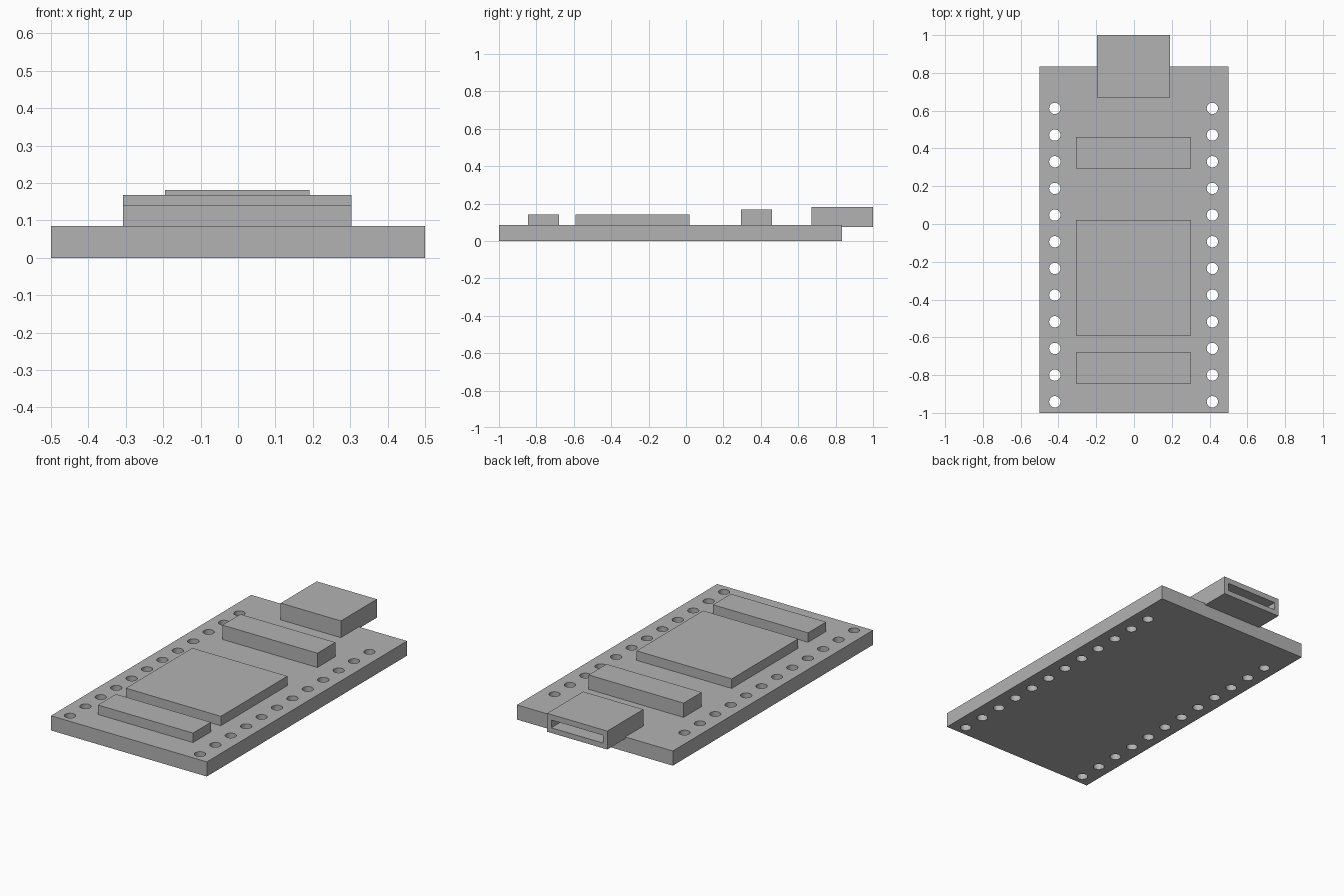
import bpy
import bmesh
from mathutils import Matrix, Vector

default = bpy.data.objects.get("Cube")
if default:
    bpy.data.objects.remove(default, do_unlink=True)

# Single grey finish
grey = bpy.data.materials.new("plain grey")
grey.use_nodes = True
color = (0.45, 0.45, 0.45, 1)
grey.diffuse_color = color
grey.node_tree.nodes["Principled BSDF"].inputs["Base Color"].default_value = color


def make_object(name, bm):
    mesh = bpy.data.meshes.new(name)
    bm.to_mesh(mesh)
    bm.free()
    mesh.materials.append(grey)
    obj = bpy.data.objects.new(name, mesh)
    bpy.context.collection.objects.link(obj)
    return obj


def box(name, low, high):
    low, high = Vector(low), Vector(high)
    bm = bmesh.new()
    bmesh.ops.create_cube(bm, size=1, matrix=Matrix.Translation((low + high) / 2)
                          @ Matrix.Diagonal((*(high - low), 1)))
    return make_object(name, bm)


def cut(target, cutter):
    # Apply the boolean, then discard the cutter
    cutter.hide_render = True
    mod = target.modifiers.new("cut", 'BOOLEAN')
    mod.operation = 'DIFFERENCE'
    mod.solver = 'EXACT'
    mod.object = cutter
    bpy.context.view_layer.objects.active = target
    bpy.ops.object.modifier_apply(modifier=mod.name)
    bpy.data.objects.remove(cutter, do_unlink=True)


MID = -0.002      # centre line of the mounted parts
TOP = 0.085       # upper face of the board

# Circuit board with two rows of pin holes
board = box("circuit_board", (-0.5, -1, 0), (0.5, 0.835, TOP))
bm = bmesh.new()
for side in (-1, 1):
    for i in range(12):
        place = Matrix.Translation((MID + side * 0.417, 0.612 - i * 0.1412, TOP / 2))
        bmesh.ops.create_cone(bm, cap_ends=True, segments=32, radius1=0.03,
                              radius2=0.03, depth=0.3, matrix=place)
cut(board, make_object("hole_cutter", bm))
bpy.ops.object.select_all(action='DESELECT')
board.select_set(True)
bpy.context.view_layer.objects.active = board
bpy.ops.object.shade_smooth_by_angle(angle=0.5)

# Chips mounted on the board
for name, front, back, height in (
        ("front_chip", -0.845, -0.68, 0.14),
        ("main_chip", -0.59, 0.02, 0.14),
        ("rear_chip", 0.295, 0.46, 0.168)):
    box(name, (MID - 0.305, front, TOP), (MID + 0.305, back, height))

# Connector port with a slot open to the back
port = box("connector_port", (MID - 0.193, 0.67, 0.075), (MID + 0.193, 1, 0.182))
cut(port, box("slot_cutter", (MID - 0.166, 0.75, 0.105), (MID + 0.166, 1.1, 0.15)))
